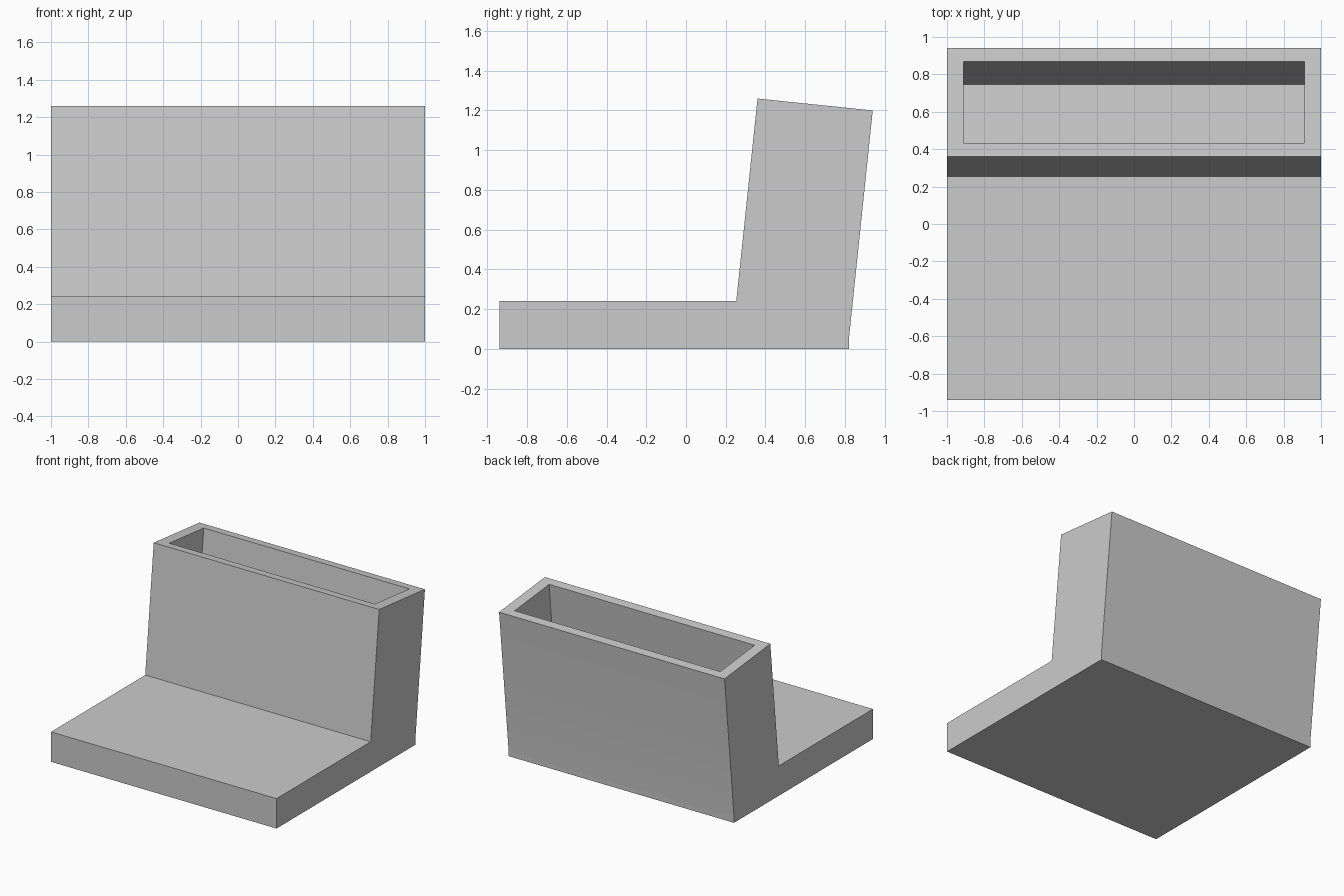
import bpy
import bmesh
from math import radians
from mathutils import Matrix, Vector

default_cube = bpy.data.objects.get("Cube")
if default_cube:
    bpy.data.objects.remove(default_cube, do_unlink=True)

# Plain grey material
grey = bpy.data.materials.new("plain grey")
grey.use_nodes = True
colour = (0.6, 0.6, 0.6, 1)
grey.diffuse_color = colour
grey.node_tree.nodes["Principled BSDF"].inputs["Base Color"].default_value = colour

TILT = radians(6)
HALF_WIDTH = 1.0
POCKET_HALF_WIDTH = 0.912
POCKET_DEPTH = 1.16
RIM = 0.102

# Side profile (y, z): flat base with a backrest that leans back
profile = [(-0.94, 0), (0.82, 0), (0.82, 0.05), (0.94, 1.2),
           (0.36, 1.26), (0.253, 0.24), (-0.94, 0.24)]

bm = bmesh.new()
side = bm.faces.new([bm.verts.new((-HALF_WIDTH, y, z)) for y, z in profile])
extruded = bmesh.ops.extrude_face_region(bm, geom=[side])
bmesh.ops.translate(bm, vec=(2 * HALF_WIDTH, 0, 0),
                    verts=[v for v in extruded["geom"] if isinstance(v, bmesh.types.BMVert)])
bmesh.ops.recalc_face_normals(bm, faces=bm.faces)

# Open pocket sunk into the tilted top, running parallel to the backrest
top = max(bm.faces, key=lambda f: f.calc_center_median().z)
bmesh.ops.inset_region(bm, faces=[top], thickness=RIM)
for v in top.verts:
    v.co.x = POCKET_HALF_WIDTH if v.co.x > 0 else -POCKET_HALF_WIDTH
down = Matrix.Rotation(-TILT, 3, "X") @ Vector((0, 0, -POCKET_DEPTH))
sunk = bmesh.ops.extrude_discrete_faces(bm, faces=[top])["faces"][0]
bmesh.ops.translate(bm, vec=down, verts=sunk.verts)
bmesh.ops.recalc_face_normals(bm, faces=bm.faces)

mesh = bpy.data.meshes.new("holder_stand")
bm.to_mesh(mesh)
bm.free()
mesh.materials.append(grey)

stand = bpy.data.objects.new("holder_stand", mesh)
bpy.context.collection.objects.link(stand)

# Soften only the shallow bend at the foot of the back
bpy.context.view_layer.objects.active = stand
stand.select_set(True)
bpy.ops.object.shade_smooth_by_angle(angle=radians(30))
